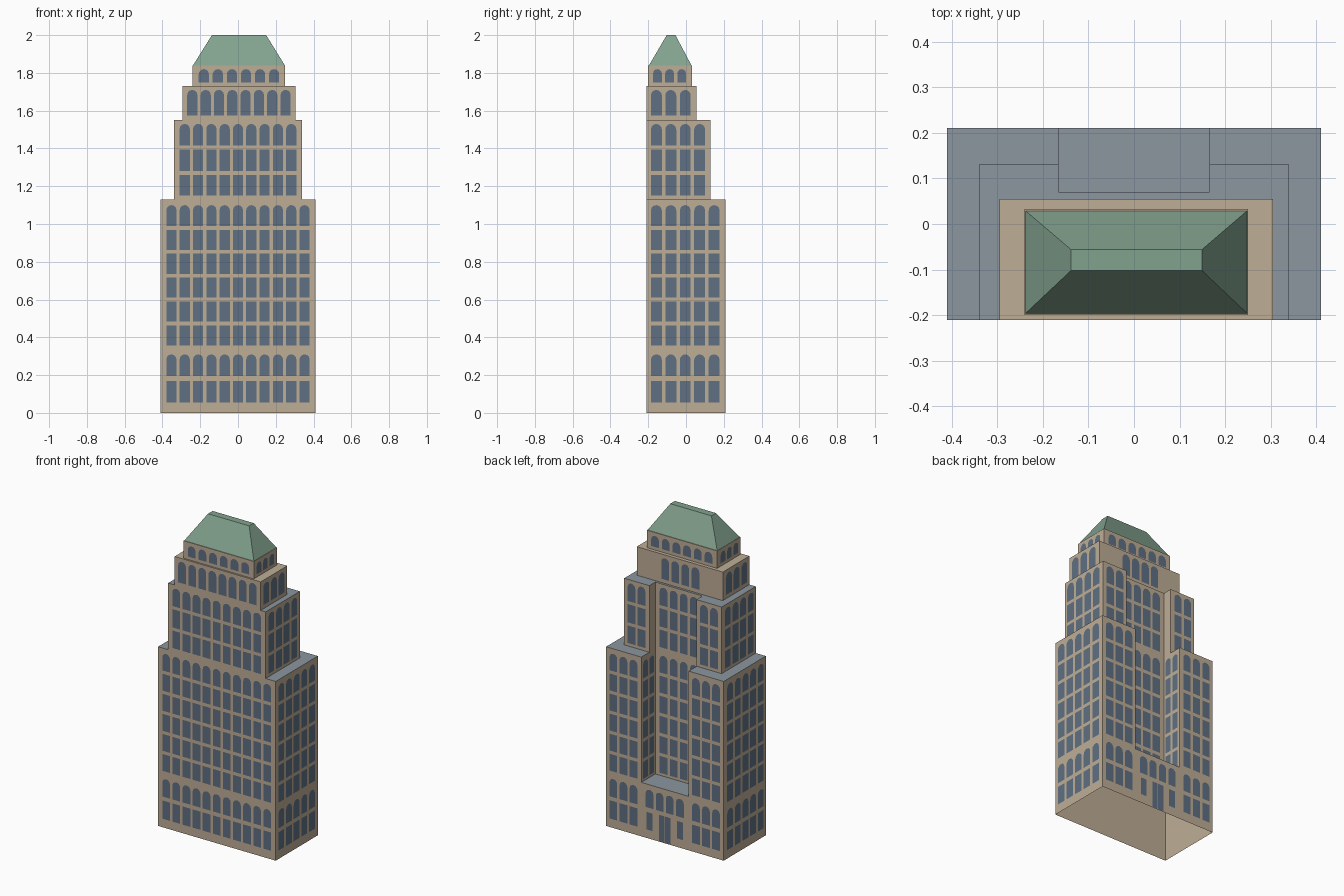
import bpy
import bmesh
import math
from mathutils import Vector

cube = bpy.data.objects.get("Cube")
if cube:
    bpy.data.objects.remove(cube, do_unlink=True)


def material(name, rgb):
    mat = bpy.data.materials.new(name)
    mat.use_nodes = True
    color = (*rgb, 1.0)
    mat.diffuse_color = color
    mat.node_tree.nodes["Principled BSDF"].inputs["Base Color"].default_value = color
    return mat


STONE = material("sandstone", (0.515, 0.42, 0.305))
GLASS = material("window_blue", (0.115, 0.16, 0.23))
SLATE = material("roof_grey", (0.262, 0.305, 0.352))
COPPER = material("copper_green", (0.225, 0.36, 0.27))


def finish(name, bm, mats):
    mesh = bpy.data.meshes.new(name)
    bm.to_mesh(mesh)
    bm.free()
    for mat in mats:
        mesh.materials.append(mat)
    obj = bpy.data.objects.new(name, mesh)
    bpy.context.collection.objects.link(obj)
    return obj


def rect(x0, x1, y0, y1):
    return [(x0, y0), (x1, y0), (x1, y1), (x0, y1)]


def notched(x, y0, y1, nx, ny):
    """Rectangle with a recess of half width nx cut into its back edge."""
    return [(-x, y0), (x, y0), (x, y1), (nx, y1),
            (nx, ny), (-nx, ny), (-nx, y1), (-x, y1)]


def shell(name, foot, z0, z1, wall, cap, top=None):
    """Open-bottomed block; an optional top outline makes it taper."""
    bm = bmesh.new()
    low = [bm.verts.new((x, y, z0)) for x, y in foot]
    high = [bm.verts.new((x, y, z1)) for x, y in top or foot]
    n = len(foot)
    for i in range(n):
        j = (i + 1) % n
        bm.faces.new((low[i], low[j], high[j], high[i]))
    bm.faces.new(high).material_index = 1
    return finish(name, bm, [wall, cap])


def spread(center, step, count):
    return [center + step * (i - (count - 1) / 2) for i in range(count)]


def windows(name, axis, plane, side, columns, rows, width):
    """Panes on a wall whose outward normal is side * axis; rows are (z0, z1, arched)."""
    bm = bmesh.new()
    normal = Vector((side, 0, 0)) if axis == "x" else Vector((0, side, 0))
    depth = plane + side * 0.002
    r = width / 2
    for u in columns:
        for z0, z1, arched in rows:
            outline = [(u - r, z0), (u + r, z0)]
            if arched:
                outline += [(u + r * math.cos(math.pi * k / 6),
                             z1 - r + r * math.sin(math.pi * k / 6)) for k in range(7)]
            else:
                outline += [(u + r, z1), (u - r, z1)]
            face = bm.faces.new([bm.verts.new((depth, a, z) if axis == "x" else (a, depth, z))
                                 for a, z in outline])
            face.normal_update()
            if face.normal.dot(normal) < 0:
                face.normal_flip()
    return finish(name, bm, [GLASS])


# Main masses
NX, NY, FRONT = 0.165, 0.07, -0.21
shell("podium", rect(-0.41, 0.41, FRONT, 0.21), 0, 0.34, STONE, SLATE)
shell("lower_tower", notched(0.41, FRONT, 0.21, NX, NY), 0.34, 1.13, STONE, SLATE)
shell("middle_tower", notched(0.34, FRONT, 0.13, NX, NY), 1.13, 1.55, STONE, SLATE)
shell("upper_tower", rect(-0.295, 0.305, FRONT, 0.055), 1.55, 1.73, STONE, STONE)
shell("crown", rect(-0.24, 0.25, -0.2, 0.033), 1.73, 1.84, STONE, STONE)
shell("hipped_roof", rect(-0.238, 0.248, -0.196, 0.029), 1.84, 2.0, COPPER, COPPER,
      rect(-0.138, 0.149, -0.102, -0.056))

# Window rows of each storey group
podium_rows = [(0.055, 0.17, False), (0.195, 0.31, True)]
shaft_rows = [(0.357 + 0.1265 * i, 0.463 + 0.1265 * i, False) for i in range(5)]
shaft_rows.append((0.99, 1.10, True))
middle_rows = [(1.15, 1.26, False), (1.28, 1.395, False), (1.415, 1.53, True)]
upper_rows = [(1.575, 1.71, True)]
crown_rows = [(1.75, 1.82, True)]
base_rows = podium_rows + shaft_rows

STEP, WIDE = 0.0705, 0.054
SIDE_STEP, SIDE_WIDE = 0.0765, 0.058
side_columns = [-0.157 + SIDE_STEP * i for i in range(5)]

# Front windows
windows("lower_front_windows", "y", FRONT, -1, spread(0, STEP, 11), base_rows, WIDE)
windows("middle_front_windows", "y", FRONT, -1, spread(0, STEP, 9), middle_rows, WIDE)
windows("upper_front_windows", "y", FRONT, -1, spread(0.005, STEP, 8), upper_rows, WIDE)
crown_columns = spread(0.005, 0.0745, 6)
windows("crown_front_windows", "y", -0.2, -1, crown_columns, crown_rows, WIDE)
windows("crown_back_windows", "y", 0.033, 1, crown_columns, crown_rows, WIDE)

# Side windows, and those on the walls of the rear recess
for label, s in (("left", 1), ("right", -1)):
    windows(f"lower_{label}_windows", "x", s * 0.41, s, side_columns, base_rows, SIDE_WIDE)
    windows(f"middle_{label}_windows", "x", s * 0.34, s, side_columns[:4], middle_rows, SIDE_WIDE)
    windows(f"upper_{label}_windows", "x", 0.005 + s * 0.3, s, side_columns[:3],
            upper_rows, SIDE_WIDE)
    windows(f"crown_{label}_windows", "x", 0.005 + s * 0.245, s, spread(-0.087, 0.064, 3),
            crown_rows, 0.046)
    windows(f"recess_{label}_windows", "x", s * NX, -s, spread(0.14, 0.062, 2),
            shaft_rows, 0.046)
    # Back faces of the wings
    windows(f"lower_{label}_wing_windows", "y", 0.21, 1, spread(s * 0.288, STEP, 3),
            base_rows, WIDE)
    windows(f"middle_{label}_wing_windows", "y", 0.13, 1, spread(s * 0.253, STEP, 2),
            middle_rows, WIDE)

# Centre of the back
center_columns = spread(0, STEP, 4)
windows("recess_back_windows", "y", NY, 1, center_columns, shaft_rows + middle_rows, WIDE)
windows("upper_back_windows", "y", 0.055, 1, center_columns, upper_rows, WIDE)
windows("entrance_arches", "y", 0.21, 1, center_columns, podium_rows[1:], WIDE)
windows("entrance_windows", "y", 0.21, 1, (-0.106, 0.106), [(0.055, 0.165, False)], 0.042)
windows("entrance_doors", "y", 0.21, 1, (-0.021, 0.021), [(0.003, 0.17, False)], 0.039)
